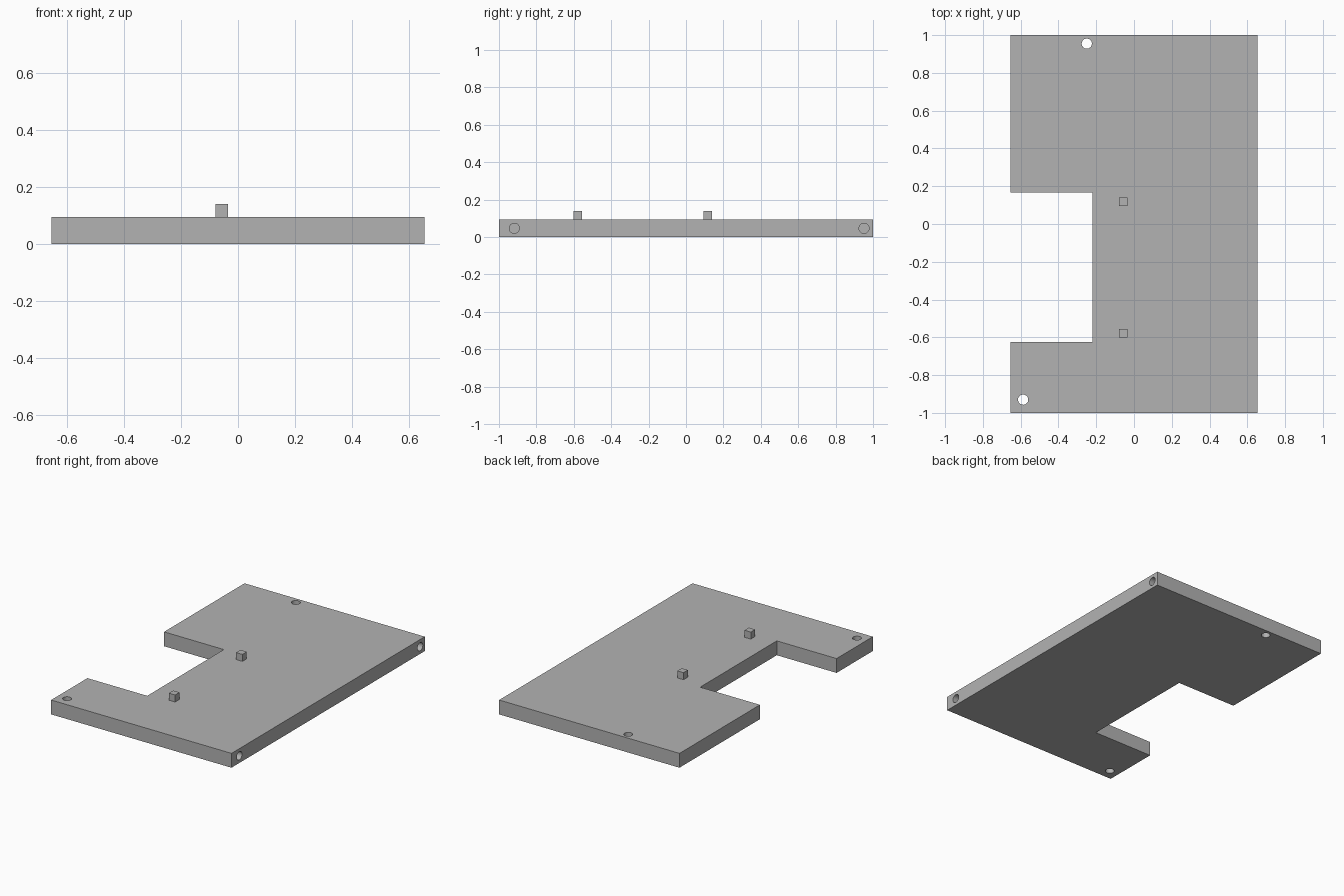
import bpy
import bmesh
from math import pi
from mathutils import Matrix, Vector

if "Cube" in bpy.data.objects:
    bpy.data.objects.remove(bpy.data.objects["Cube"], do_unlink=True)

THICK = 0.094
HOLE_R = 0.027

grey = bpy.data.materials.new("plain grey")
grey.use_nodes = True
grey.diffuse_color = (0.45, 0.45, 0.45, 1)
grey.node_tree.nodes["Principled BSDF"].inputs["Base Color"].default_value = grey.diffuse_color


def make_object(name, bm):
    bmesh.ops.recalc_face_normals(bm, faces=bm.faces)
    mesh = bpy.data.meshes.new(name)
    bm.to_mesh(mesh)
    bm.free()
    mesh.materials.append(grey)
    obj = bpy.data.objects.new(name, mesh)
    bpy.context.collection.objects.link(obj)
    return obj


def drill(target, name, centre, depth, rotation=Matrix()):
    """Cut a round hole with a hidden cylinder."""
    bm = bmesh.new()
    bmesh.ops.create_cone(bm, cap_ends=True, segments=32, radius1=HOLE_R, radius2=HOLE_R,
                          depth=depth, matrix=Matrix.Translation(centre) @ rotation)
    cutter = make_object(name, bm)
    cutter.hide_render = True
    cutter.hide_set(True)
    cutter.display_type = 'WIRE'
    cut = target.modifiers.new(name, 'BOOLEAN')
    cut.operation = 'DIFFERENCE'
    cut.solver = 'EXACT'
    cut.object = cutter


# Plate with a rectangular notch in its right side
outline = [(-0.653, -1), (0.653, -1), (0.653, 1), (-0.653, 1),
           (-0.653, 0.168), (-0.22, 0.168), (-0.22, -0.625), (-0.653, -0.625)]
bm = bmesh.new()
face = bm.faces.new([bm.verts.new((x, y, 0)) for x, y in outline])
top = bmesh.ops.extrude_face_region(bm, geom=[face])["geom"]
bmesh.ops.translate(bm, vec=(0, 0, THICK),
                    verts=[v for v in top if isinstance(v, bmesh.types.BMVert)])
plate = make_object("plate", bm)

# Through holes from the top
for i, (x, y) in enumerate([(-0.25, 0.955), (-0.587, -0.93)]):
    drill(plate, f"through_hole_cutter_{i + 1}", Vector((x, y, THICK / 2)), THICK * 3)

# Blind holes in the left edge
for i, y in enumerate([-0.918, 0.952]):
    drill(plate, f"edge_hole_cutter_{i + 1}", Vector((0.653, y, THICK / 2)), 0.3,
          Matrix.Rotation(pi / 2, 4, 'Y'))

# Small square pegs on top
for name, y in [("front_peg", -0.579), ("back_peg", 0.117)]:
    bm = bmesh.new()
    bmesh.ops.create_cube(bm, size=1, matrix=Matrix.Translation((-0.057, y, THICK + 0.0225))
                          @ Matrix.Diagonal((0.045, 0.045, 0.047, 1)))
    make_object(name, bm)

# Smooth hole walls, crisp edges
bpy.ops.object.select_all(action='DESELECT')
bpy.context.view_layer.objects.active = plate
plate.select_set(True)
for mod in list(plate.modifiers):
    bpy.ops.object.modifier_apply(modifier=mod.name)
bpy.ops.object.shade_smooth_by_angle(angle=pi / 6)
for obj in list(bpy.data.objects):
    if "cutter" in obj.name:
        bpy.data.objects.remove(obj, do_unlink=True)
